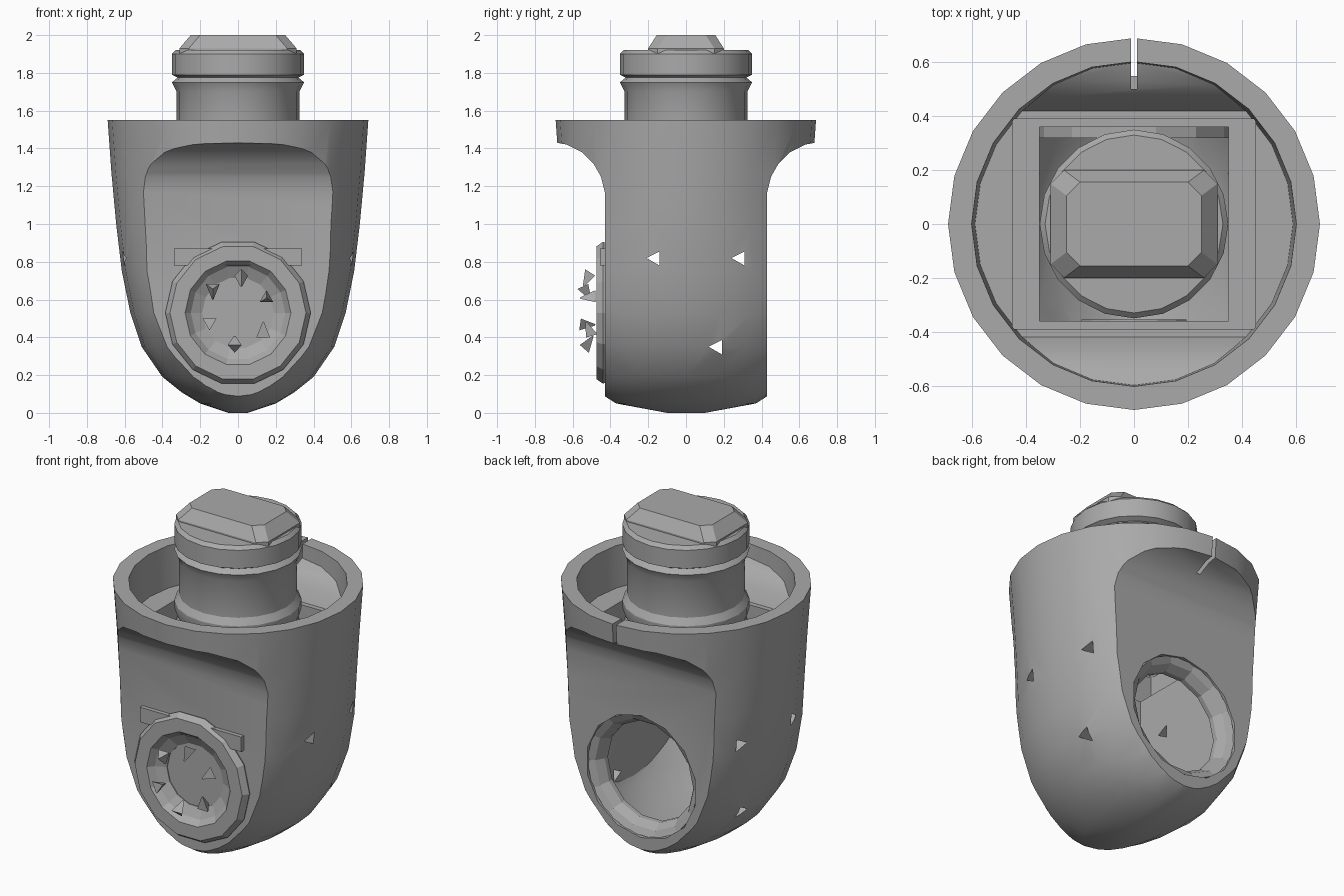
import bpy, bmesh, math
from mathutils import Matrix, Vector

cube = bpy.data.objects.get("Cube")
if cube:
    bpy.data.objects.remove(cube)

grey = bpy.data.materials.new("plain_grey")
grey.use_nodes = True
grey.diffuse_color = (0.4, 0.4, 0.4, 1)
grey.node_tree.nodes["Principled BSDF"].inputs["Base Color"].default_value = (0.4, 0.4, 0.4, 1)


def finish(name, bm):
    bmesh.ops.recalc_face_normals(bm, faces=bm.faces)
    mesh = bpy.data.meshes.new(name)
    bm.to_mesh(mesh)
    bm.free()
    mesh.materials.append(grey)
    obj = bpy.data.objects.new(name, mesh)
    bpy.context.collection.objects.link(obj)
    return obj


def loft(name, rings, sides=24, closed=False):
    """Skin rings of (x radius, y radius, z); closed joins last ring to first."""
    bm = bmesh.new()
    rows = []
    for rx, ry, z in rings:
        angles = [math.tau * i / sides for i in range(sides)]
        rows.append([bm.verts.new((rx * math.cos(a), ry * math.sin(a), z)) for a in angles])
    pairs = list(zip(rows, rows[1:]))
    if closed:
        pairs.append((rows[-1], rows[0]))
    else:
        bm.faces.new(rows[0])
        bm.faces.new(rows[-1])
    for low, high in pairs:
        for i in range(sides):
            j = (i + 1) % sides
            bm.faces.new((low[i], low[j], high[j], high[i]))
    return finish(name, bm)


def extrude_x(name, outline, half=1.0):
    """Prism along x from a (y, z) outline."""
    bm = bmesh.new()
    face = bm.faces.new([bm.verts.new((-half, y, z)) for y, z in outline])
    moved = bmesh.ops.extrude_face_region(bm, geom=[face])["geom"]
    bmesh.ops.translate(bm, vec=(2 * half, 0, 0),
                        verts=[v for v in moved if isinstance(v, bmesh.types.BMVert)])
    return finish(name, bm)


def box(name, low, high):
    return extrude_x(name, [(low[1], low[2]), (high[1], low[2]), (high[1], high[2]),
                            (low[1], high[2])], high[0])


def bore(name, radius, y, depth, z, sides=14):
    """Cylinder lying along y."""
    bm = bmesh.new()
    turn = Matrix.Translation((0, y, z)) @ Matrix.Rotation(math.pi / 2, 4, 'X')
    bmesh.ops.create_cone(bm, cap_ends=True, segments=sides, radius1=radius,
                          radius2=radius, depth=depth, matrix=turn)
    return finish(name, bm)


def combine(target, tool, operation='DIFFERENCE'):
    mod = target.modifiers.new("cut", 'BOOLEAN')
    mod.operation, mod.object, mod.solver = operation, tool, 'EXACT'
    tool.hide_render = True
    bpy.context.view_layer.update()
    result = bpy.data.meshes.new_from_object(
        target.evaluated_get(bpy.context.evaluated_depsgraph_get()))
    target.modifiers.clear()
    target.data = result
    bpy.data.objects.remove(tool)


def smooth(obj, angle=30):
    bpy.ops.object.select_all(action='DESELECT')
    obj.select_set(True)
    bpy.context.view_layer.objects.active = obj
    bpy.ops.object.shade_smooth_by_angle(angle=math.radians(angle))


# Rounded cup housing: (radius, depth stretch, height)
cup = [(.05, 2, 0), (.2, 1.85, .05), (.3, 1.55, .11), (.4, 1.35, .19), (.51, 1.26, .35),
       (.57, 1.24, .53), (.615, 1.15, .75), (.645, 1.05, 1.0), (.67, 1, 1.27), (.69, 1, 1.55)]
housing = loft("housing", [(r, r * s, z) for r, s, z in cup])

# Flat front and back, flaring out to the round rim
for side in (-1, 1):
    flare = [(.43, -.2), (.43, 1.17), (.45, 1.25), (.49, 1.32), (.55, 1.38), (.63, 1.42),
             (.71, 1.435), (1, 1.435), (1, -.2)]
    combine(housing, extrude_x("flat_cutter", [(side * y, z) for y, z in flare]))

# Hollow interior: round mouth, then a stepped rectangular well
mouth = loft("mouth_cutter", [(.59, .59, 1.3), (.61, .61, 1.7)])
half = [(.39, 1.2), (.41, 1.28), (.46, 1.38), (.53, 1.44), (.64, 1.485), (.64, 1.8)]
combine(mouth, extrude_x("flare_tool", half + [(-y, z) for y, z in reversed(half)]), 'INTERSECT')
combine(housing, mouth)
for x, y, low, high in ((.45, .39, 1.1, 1.4), (.35, .36, .05, 1.2)):
    well = loft("well_cutter", [((r - .07), r * s, z + .06) for r, s, z in cup])
    combine(well, box("well_tool", (-x, -y, low), (x, y, high)), 'INTERSECT')
    combine(housing, well)

# Round ports in front and back, rim slit, small side notches
combine(housing, bore("front_port_cutter", .33, -.43, .3, .53))
combine(housing, bore("back_port_cutter", .37, .45, .26, .53))
combine(housing, box("slit_cutter", (-.012, .5, 1.38), (.012, .8, 1.7)))
for y, z in ((-.17, .82), (.28, .82), (.16, .35)):
    combine(housing, extrude_x("notch_cutter", [(y - .04, z), (y + .03, z + .035),
                                                (y + .03, z - .04)]))
smooth(housing)


# Rings lying on the flat faces, turned from the z axis to face front
def ring(name, section, z, sides=14):
    obj = loft(name, [(r, r, d) for r, d in section], sides, closed=True)
    obj.data.transform(Matrix.Translation((0, 0, z)) @ Matrix.Rotation(math.pi / 2, 4, 'X'))
    return obj


ring("dial_ring", [(.37, .40), (.385, .44), (.36, .475), (.28, .475), (.25, .44),
                   (.19, .41), (.19, .36), (.32, .36)], .53)
bore("dial_centre", .2, -.38, .05, .53)
ring("back_port_ring", [(.37, -.42), (.33, -.40), (.30, -.35), (.30, -.32), (.37, -.32)], .53)
box("dial_top_tab", (-.34, -.455, .78), (.34, -.425, .87))

# Small pointed studs around the dial
bm = bmesh.new()
for i in range(6):
    a = math.tau * (i + .4) / 6
    spot = Vector((.165 * math.cos(a), -.52, .54 + .165 * math.sin(a)))
    turn = Matrix.Translation(spot) @ Matrix.Rotation(math.pi / 2 + i, 4, 'X')
    bmesh.ops.create_cone(bm, cap_ends=True, segments=3, radius1=.042, radius2=.005,
                          depth=.08, matrix=turn)
finish("dial_studs", bm)

# Stem with collars
stem = loft("stem", [(r, r, z) for r, z in (
    (.30, 1.15), (.35, 1.2), (.35, 1.29), (.325, 1.34), (.35, 1.39), (.35, 1.44), (.325, 1.48),
    (.325, 1.7), (.35, 1.75), (.32, 1.775), (.35, 1.79), (.35, 1.9), (.33, 1.92))], 20)
smooth(stem)

# Bevelled oblong grip on top of the stem
bm = bmesh.new()
layers = []
for x, y, z in ((.31, .2, 1.88), (.31, .2, 1.93), (.25, .155, 2.0)):
    corner = [(x, y - .05), (x - .05, y)]
    loop = corner + [(-a, b) for a, b in reversed(corner)]
    loop += [(-a, -b) for a, b in loop]
    layers.append([bm.verts.new((a, b, z)) for a, b in loop])
bm.faces.new(layers[0])
bm.faces.new(layers[-1])
for low, high in zip(layers, layers[1:]):
    for i in range(8):
        j = (i + 1) % 8
        bm.faces.new((low[i], low[j], high[j], high[i]))
finish("grip", bm)
